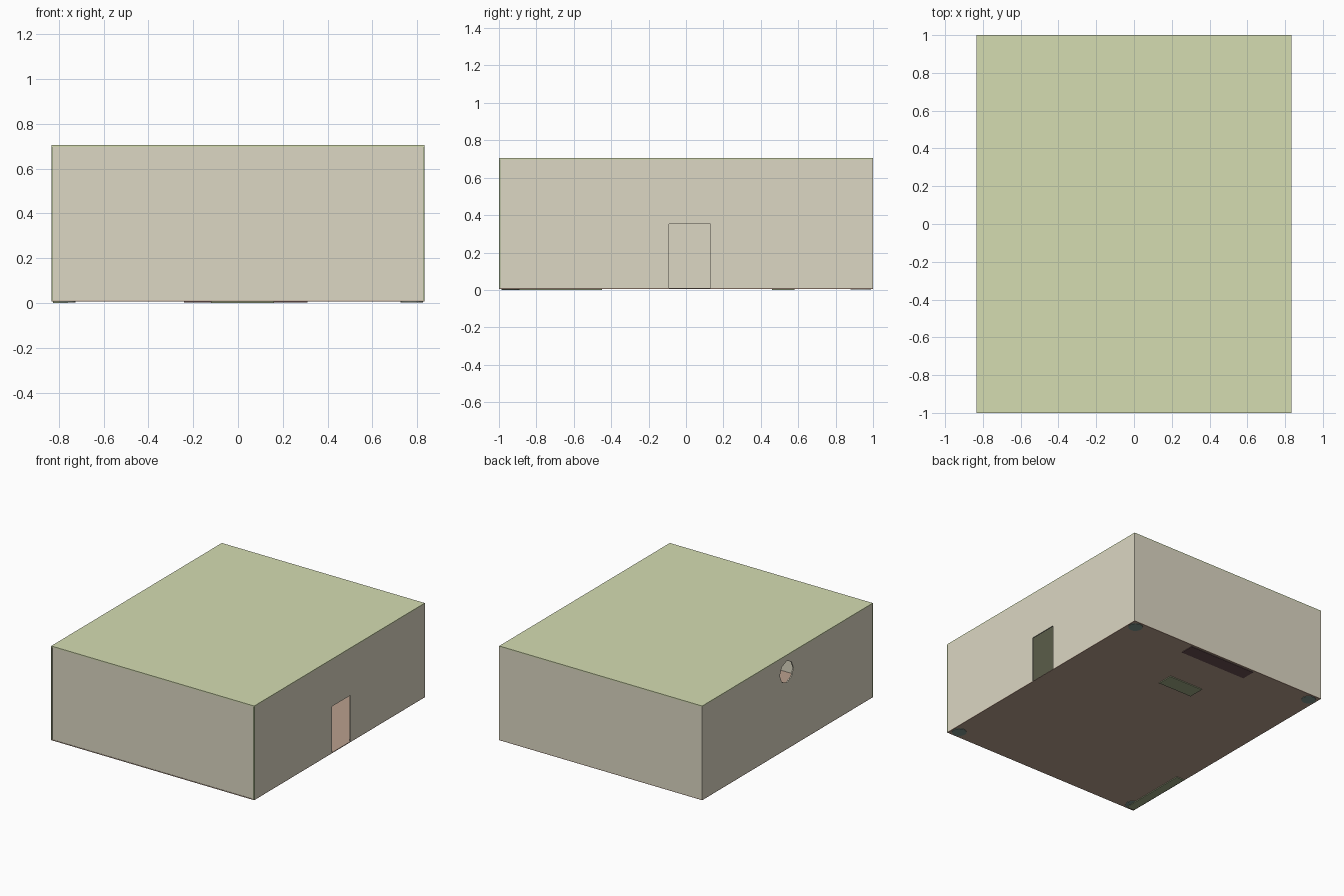
import bpy, math

if "Cube" in bpy.data.objects:
    bpy.data.objects.remove(bpy.data.objects["Cube"])

W, D, H, T = 0.833, 1.0, 0.705, 0.008   # half width, half depth, height, wall thickness
Z0 = 0.006                              # underside of the floor slab


def mat(name, rgb):
    m = bpy.data.materials.new(name)
    m.diffuse_color = tuple(c ** 2.2 for c in rgb) + (1,)
    m.use_nodes = True
    m.node_tree.nodes["Principled BSDF"].inputs["Base Color"].default_value = m.diffuse_color
    return m


CREAM = mat("cream", (0.86, 0.84, 0.76))
GREEN = mat("pale_green", (0.83, 0.86, 0.69))
BROWN = mat("floor_brown", (0.72, 0.62, 0.55))
OLIVE = mat("olive", (0.62, 0.66, 0.52))
WOOD = mat("dark_wood", (0.42, 0.32, 0.33))
SLATE = mat("slate", (0.50, 0.58, 0.55))


def box(name, x, y, z, m):
    bpy.ops.mesh.primitive_cube_add(size=1, location=[sum(r) / 2 for r in (x, y, z)])
    ob = bpy.context.object
    ob.name = name
    ob.scale = [r[1] - r[0] for r in (x, y, z)]
    bpy.ops.object.transform_apply(location=False, rotation=False, scale=True)
    if m:
        ob.data.materials.append(m)
    return ob


def cylinder(name, r, loc, depth, sides, m=None, rot=(0, 0, 0)):
    bpy.ops.mesh.primitive_cylinder_add(vertices=sides, radius=r, depth=depth,
                                        location=loc, rotation=rot)
    ob = bpy.context.object
    ob.name = name
    if m:
        ob.data.materials.append(m)
    return ob


def cut(ob, cutter):
    mod = ob.modifiers.new("opening", 'BOOLEAN')
    mod.operation = 'DIFFERENCE'
    mod.solver = 'EXACT'
    mod.object = cutter
    bpy.context.view_layer.objects.active = ob
    bpy.ops.object.modifier_apply(modifier=mod.name)
    bpy.data.objects.remove(cutter, do_unlink=True)


# Floor and roof slabs
box("floor", (-W, W), (-D, D), (Z0, Z0 + 0.005), BROWN)
box("roof", (-W, W), (-D, D), (H - T, H), GREEN)

# Walls
wz = (Z0 + 0.005, H - T)
box("front_wall", (-W + T, W - T), (-D + 0.003, -D + 0.003 + T), wz, CREAM)
box("back_wall", (-W + T, W - T), (D - T, D), wz, CREAM)
right = box("right_wall", (W - T, W), (-D + T, D), wz, CREAM)
left = box("left_wall", (-W, -W + T), (-D + T, D), wz, CREAM)

# Doorway and round window opening
cut(right, box("door_cutter", (W - 0.1, W + 0.1), (-0.09, 0.13), (-0.1, 0.353), None))
cut(left, cylinder("window_cutter", 0.08, (-W, 0.01, 0.58), 0.2, 8,
                   rot=(0, math.pi / 2, 0)))

# Olive trim on the front corners
for s, side in ((-1, "left"), (1, "right")):
    xs = sorted((s * W, s * (W - T)))
    box(f"{side}_corner_trim", xs, (-D, -D + T), wz, OLIVE)

# Furniture whose bases show beneath the floor
box("side_cabinet", (-W + T, -0.76), (-0.985, -0.45), (0, 0.2), OLIVE)
box("back_shelf", (-0.24, 0.31), (0.88, 0.985), (0.002, 0.3), WOOD)
box("low_table", (-0.12, 0.16), (0.46, 0.58), (0, 0.12), OLIVE)

# Corner stands: round base and slim pole
for i, (x, y) in enumerate(((0.775, 0.94), (-0.775, 0.94), (0.775, -0.94), (-0.775, -0.94))):
    cylinder(f"stand_base_{i}", 0.05, (x, y, 0.01), 0.014, 16, SLATE)
    cylinder(f"stand_pole_{i}", 0.008, (x, y, 0.35), 0.68, 8, SLATE)
